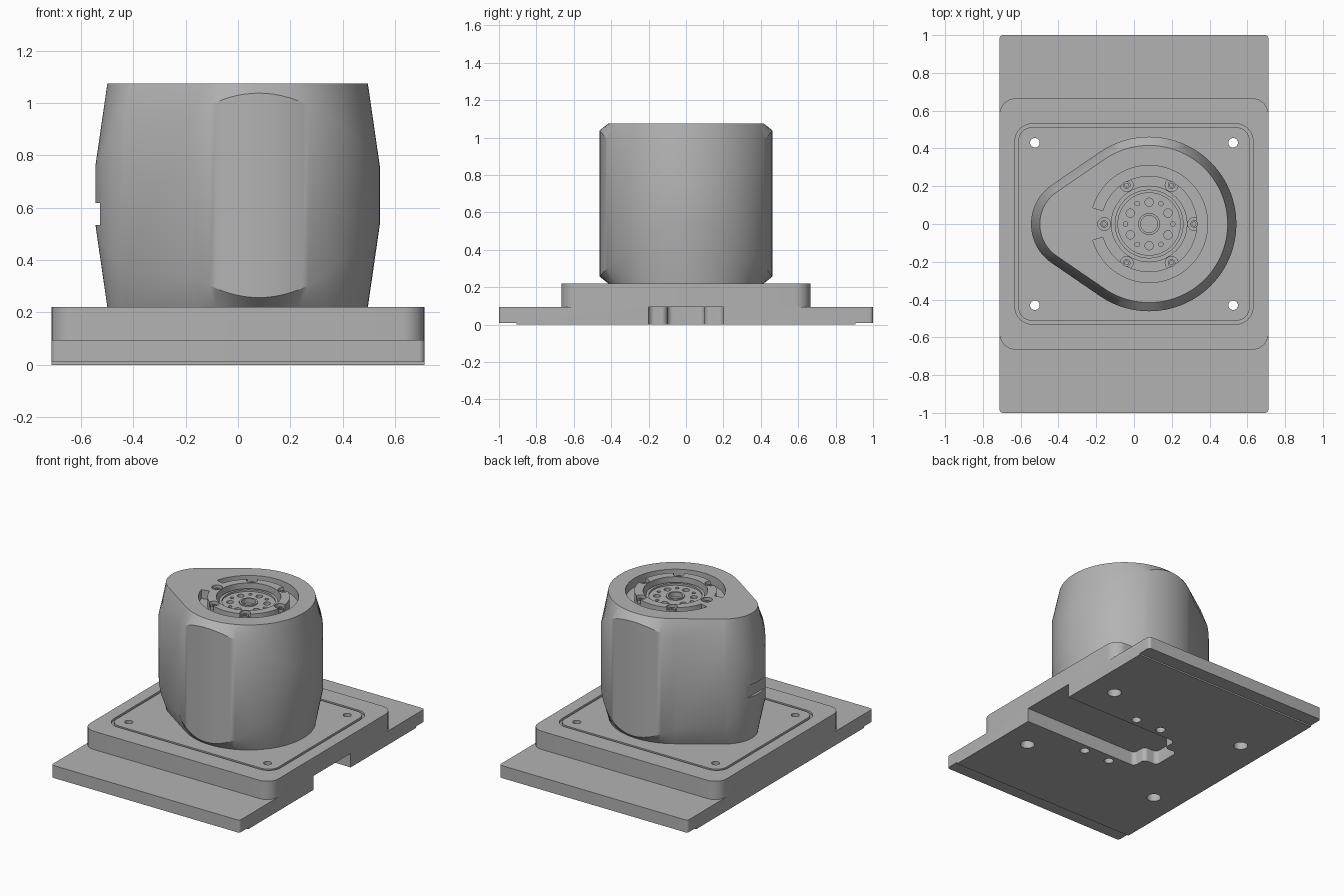
import bpy, bmesh
from math import sin, cos, pi, radians, asin
from mathutils import Vector

cube = bpy.data.objects.get("Cube")
if cube:
    bpy.data.objects.remove(cube)

grey = bpy.data.materials.new("plain_grey")
grey.use_nodes = True
grey.diffuse_color = (0.45, 0.45, 0.45, 1)
grey.node_tree.nodes["Principled BSDF"].inputs["Base Color"].default_value = (0.45, 0.45, 0.45, 1)

AXIS = 0.08          # x of the wide round end and the joint flange
DECK, TOP = 0.22, 1.075


# ---- outlines ----
def arc(cx, cy, r, a0, a1, n):
    return [(cx + r * cos(a0 + (a1 - a0) * i / n), cy + r * sin(a0 + (a1 - a0) * i / n))
            for i in range(n + 1)]


def circle(cx, cy, r, n=32):
    return arc(cx, cy, r, 0, 2 * pi, n)[:-1]


def filleted(points, r, n=8):
    """Round the right-angled corners of a polygon."""
    out = []
    for i, p in enumerate(points):
        p = Vector(p)
        u = (Vector(points[i - 1]) - p).normalized()
        v = (Vector(points[(i + 1) % len(points)]) - p).normalized()
        c = p + r * (u + v)
        for k in range(n + 1):
            t = pi / 2 * k / n
            out.append(tuple(c - r * (v * cos(t) + u * sin(t))))
    return out


def rounded_rect(hx, hy, r):
    return filleted([(-hx, -hy), (hx, -hy), (hx, hy), (-hx, hy)], r)


def polar(r, deg):
    return AXIS + r * cos(radians(deg)), r * sin(radians(deg))


# ---- solids ----
def finish(name, bm):
    bmesh.ops.recalc_face_normals(bm, faces=bm.faces)
    mesh = bpy.data.meshes.new(name)
    bm.to_mesh(mesh)
    bm.free()
    mesh.materials.append(grey)
    obj = bpy.data.objects.new(name, mesh)
    bpy.context.collection.objects.link(obj)
    return obj


def skin(bm, loops):
    """Join successive vertex loops with quads."""
    n = len(loops[0])
    for a, b in zip(loops, loops[1:]):
        for i in range(n):
            j = (i + 1) % n
            bm.faces.new((a[i], a[j], b[j], b[i]))


def prisms(name, outlines, z0, z1):
    bm = bmesh.new()
    for pts in outlines:
        loops = [[bm.verts.new((x, y, z)) for x, y in pts] for z in (z0, z1)]
        skin(bm, loops)
        for loop in loops:
            bm.faces.new(loop)
    return finish(name, bm)


def ring(name, outer, inner, z0, z1):
    bm = bmesh.new()
    loops = [[bm.verts.new((x, y, z)) for x, y in pts]
             for pts, z in ((outer, z0), (outer, z1), (inner, z1), (inner, z0))]
    skin(bm, loops + loops[:1])
    return finish(name, bm)


def activate(obj):
    bpy.ops.object.select_all(action='DESELECT')
    obj.select_set(True)
    bpy.context.view_layer.objects.active = obj


def cut(obj, cutter):
    mod = obj.modifiers.new("cut", 'BOOLEAN')
    mod.operation, mod.solver, mod.object = 'DIFFERENCE', 'EXACT', cutter
    activate(obj)
    bpy.ops.object.modifier_apply(modifier=mod.name)
    bpy.data.objects.remove(cutter)


def smooth(*objs):
    for obj in objs:
        activate(obj)
        bpy.ops.object.shade_smooth_by_angle(angle=radians(30))


corners = [(sx * 0.525, sy * 0.43) for sx in (-1, 1) for sy in (-1, 1)]

# ---- base plate with stepped ends, cable channel and counterbores ----
plate = prisms("base_plate", [rounded_rect(0.712, 1.0, 0.02)], 0, 0.095)
strip = [(-1, 0.905), (1, 0.905), (1, 1.1), (-1, 1.1)]
cut(plate, prisms("cutter", [strip, [(x, -y) for x, y in strip]], -0.1, 0.01))
channel = [(0.9, -0.2), (0.9, 0.2), (-0.17, 0.2), (-0.17, 0.1),
           (-0.27, 0.1), (-0.27, -0.1), (-0.17, -0.1), (-0.17, -0.2)]
cut(plate, prisms("cutter", [filleted(channel, 0.03)], -0.1, 0.2))
cut(plate, prisms("cutter", [circle(x, y, 0.045) for x, y in corners], -0.1, 0.2))
small = [circle(0.095 + dx, sy * 0.256, 0.03) for dx in (-0.1, 0.1) for sy in (-1, 1)]
cut(plate, prisms("cutter", small, -0.1, 0.08))

# ---- raised block with seal groove and bolt holes ----
block = prisms("raised_block", [rounded_rect(0.712, 0.665, 0.085)], 0.095, DECK)
cut(block, prisms("cutter", [circle(x, y, 0.025) for x, y in corners], 0, 0.4))
cut(block, ring("cutter", rounded_rect(0.63, 0.53, 0.09),
                rounded_rect(0.613, 0.513, 0.075), DECK - 0.015, 0.4))

# ---- housing: teardrop section with tapers that lengthen towards the ends ----
R, r, gap, inset = 0.462, 0.25, 0.375, 0.046
tilt = pi / 2 + asin((R - r) / gap)
section = []         # (centre x, radius, normal angle)
section += [(AXIS, R, -tilt + 2 * tilt * i / 72) for i in range(73)]
section += [(AXIS - gap, r, tilt + (2 * pi - 2 * tilt) * i / 32) for i in range(33)]


def housing_loop(bm, level):
    loop = []
    for cx, rad, a in section:
        h = 0.037 + 0.28 * cos(a) ** 2
        z = (DECK, DECK + h, TOP - h, TOP)[level]
        d = rad - (inset if level in (0, 3) else 0)
        loop.append(bm.verts.new((cx + d * cos(a), d * sin(a), z)))
    return loop


bm = bmesh.new()
loops = [housing_loop(bm, k) for k in range(4)]
skin(bm, loops)
bm.faces.new(loops[0])
bm.faces.new(loops[3])
housing = finish("housing", bm)

# connector slot in the narrow end
slot = [(-0.7, -0.11), (-0.528, -0.11), (-0.528, 0.11), (-0.7, 0.11)]
cut(housing, prisms("cutter", [slot], 0.535, 0.618))

# open ring groove, round flange pocket and bolt lobes in the top
end = radians(164)
groove = arc(AXIS, 0, 0.31, -end, end, 72) + arc(AXIS, 0, 0.255, end, -end, 72)
cut(housing, prisms("cutter", [groove], TOP - 0.06, 1.3))
cut(housing, prisms("cutter", [circle(AXIS, 0, 0.2, 64)], TOP - 0.07, 1.3))
spots = [polar(0.238, 60 * k) for k in range(6)]
cut(housing, prisms("cutter", [circle(x, y, 0.034, 24) for x, y in spots], TOP - 0.035, 1.3))

# ---- output flange inside the pocket ----
flange = prisms("output_flange", [circle(AXIS, 0, 0.182, 64)], TOP - 0.08, TOP - 0.03)
cut(flange, prisms("cutter", [circle(AXIS, 0, 0.165, 64)], TOP - 0.042, 1.3))
holes = [circle(AXIS, 0, 0.045)]
holes += [circle(*polar(0.115, 30 + 60 * k), 0.022, 20) for k in range(6)]
holes += [circle(*polar(0.125, 60 * k), 0.012, 16) for k in range(6)]
cut(flange, prisms("cutter", holes, TOP - 0.065, 1.3))
rim = ring("flange_centre_ring", circle(AXIS, 0, 0.058), circle(AXIS, 0, 0.045),
           TOP - 0.05, TOP - 0.034)

# ---- socket-head bolts ----
bolts = prisms("flange_bolts", [circle(x, y, 0.02, 20) for x, y in spots], TOP - 0.04, TOP - 0.015)
cut(bolts, prisms("cutter", [circle(x, y, 0.011, 6) for x, y in spots], TOP - 0.025, 1.3))

smooth(plate, block, housing, flange, rim, bolts)
